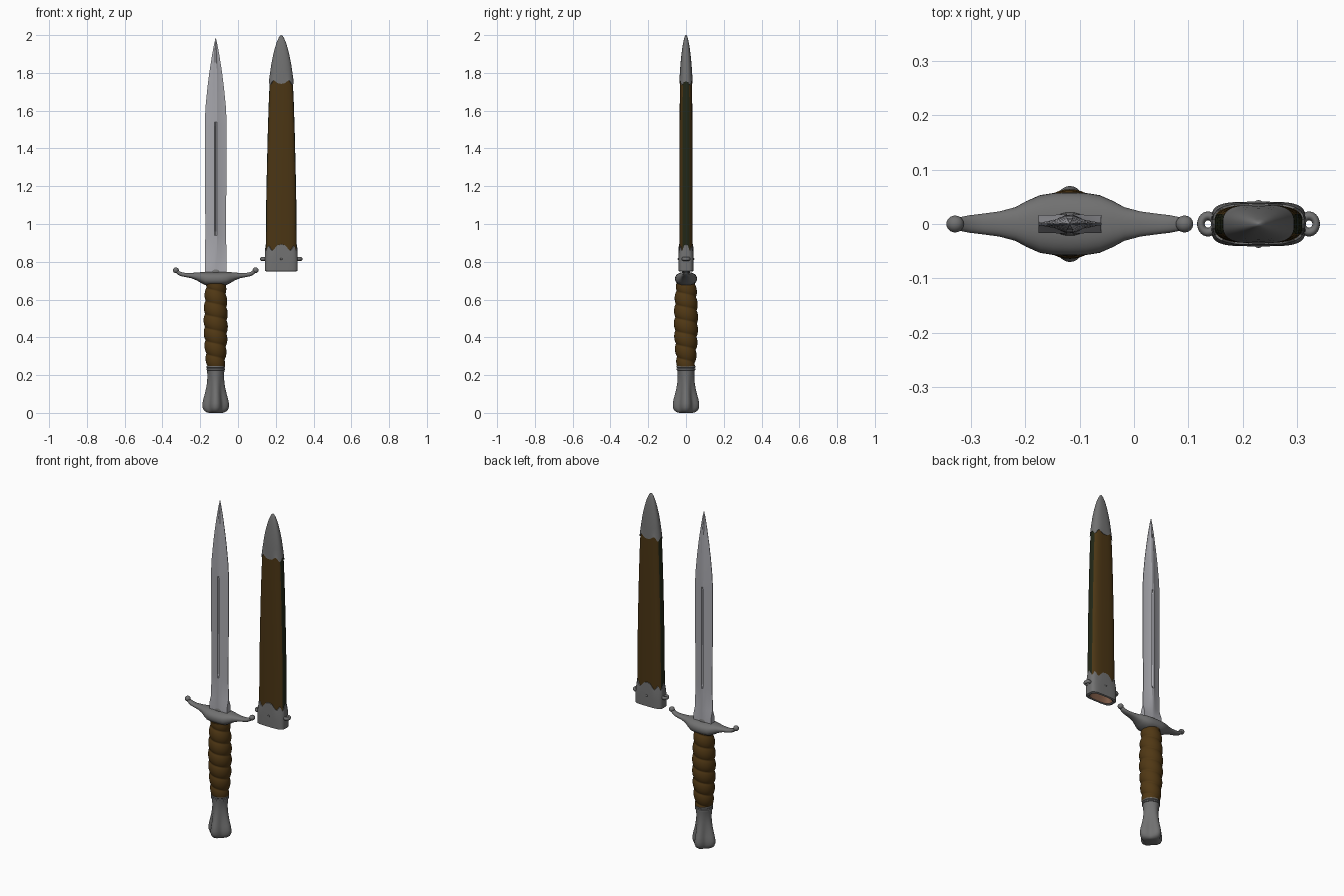
import bpy, bmesh, math
from mathutils import Vector

if "Cube" in bpy.data.objects:
    bpy.data.objects.remove(bpy.data.objects["Cube"])

DX, SX = -0.118, 0.229      # centre lines of dagger and scabbard


def material(name, col):
    m = bpy.data.materials.new(name)
    m.diffuse_color = (*col, 1)
    m.use_nodes = True
    m.node_tree.nodes["Principled BSDF"].inputs["Base Color"].default_value = m.diffuse_color
    return m


BLADE = material("bright steel", (0.38, 0.38, 0.41))
STEEL = material("grey steel", (0.165, 0.165, 0.165))
LEATHER = material("brown leather", (0.07, 0.036, 0.007))
GRIP = material("brown grip", (0.08, 0.039, 0.007))
DARK = material("dark leather edge", (0.016, 0.02, 0.008))
LINING = material("tan lining", (0.2, 0.1, 0.06))


def finish(ob, mats, angle):
    for m in mats:
        ob.data.materials.append(m)
    bpy.ops.object.select_all(action='DESELECT')
    ob.select_set(True)
    bpy.context.view_layer.objects.active = ob
    bpy.ops.object.shade_smooth_by_angle(angle=math.radians(angle))
    return ob


def loft(name, rings, mats, angle=40, rule=None):
    """Skin a list of equal-length point rings; rule(ring index, centre) gives the material."""
    bm = bmesh.new()
    vs = [[bm.verts.new(p) for p in r] for r in rings]
    n = len(rings[0])
    for i in range(len(vs) - 1):
        for j in range(n):
            k = (j + 1) % n
            f = bm.faces.new((vs[i][j], vs[i][k], vs[i + 1][k], vs[i + 1][j]))
            if rule:
                f.material_index = rule(i, f.calc_center_median())
    for r, i in ((vs[0], 0), (vs[-1], len(vs) - 1)):
        f = bm.faces.new(r)
        if rule:
            f.material_index = rule(i, f.calc_center_median())
    bmesh.ops.recalc_face_normals(bm, faces=bm.faces)
    me = bpy.data.meshes.new(name)
    bm.to_mesh(me)
    bm.free()
    ob = bpy.data.objects.new(name, me)
    bpy.context.collection.objects.link(ob)
    return finish(ob, mats, angle)


def oval(cx, z, a, b, n=2.0, seg=48, edge=None):
    """Horizontal superellipse ring; edge(theta) offsets its height."""
    pts = []
    for j in range(seg):
        t = 2 * math.pi * j / seg
        c, s = math.cos(t), math.sin(t)
        pts.append((cx + a * math.copysign(abs(c) ** (2 / n), c),
                    b * math.copysign(abs(s) ** (2 / n), s),
                    z + (edge(t) if edge else 0)))
    return pts


# Blade: hollow-ground section with a narrow central groove
def blade_ring(z, w, e, m, t, groove):
    g = min(0.006, w * 0.2)
    q = [(w, e), (w * 0.45, m), (g, t), (0, t - groove)]
    half = q + [(-x, y) for x, y in q[2::-1]]
    return [(DX + x, y, z) for x, y in half + [(-x, -y) for x, y in half]]


stations = [(0.72, .058, .017, .017, .018, 0), (0.775, .058, .017, .017, .018, 0),
            (0.82, .057, .002, .009, .018, 0), (0.94, .055, .002, .008, .017, 0),
            (0.96, .055, .002, .008, .017, .010), (1.2, .056, .002, .008, .017, .010),
            (1.52, .058, .002, .008, .016, .010), (1.54, .058, .002, .008, .016, 0),
            (1.63, .053, .0015, .007, .015, 0), (1.72, .044, .0015, .006, .013, 0),
            (1.80, .034, .001, .005, .011, 0), (1.89, .020, .001, .004, .008, 0),
            (1.95, .009, .001, .002, .004, 0), (1.985, .001, .0005, .0006, .0007, 0)]
loft("blade", [blade_ring(*s) for s in stations], [BLADE], 20)

# Crossguard: lofted sideways, (offset, centre height, half height, half depth)
arm = [(0, .710, .036, .058), (.03, .710, .036, .057), (.055, .711, .035, .053),
       (.08, .717, .028, .042), (.10, .722, .021, .031), (.13, .727, .014, .023),
       (.16, .730, .011, .019), (.185, .735, .011, .016), (.20, .744, .012, .013),
       (.212, .754, .010, .012)]
arms = [(-u, z, h, d) for u, z, h, d in arm[:0:-1]] + arm
rings = []
for u, z, h, d in arms:
    rings.append([(DX + u, y, z + v) for v, y, _ in oval(0, 0, h, d, 2.3, 32)])
loft("crossguard", rings, [STEEL], 50)


def ball(name, loc, scale):
    bpy.ops.mesh.primitive_uv_sphere_add(segments=24, ring_count=12, location=loc)
    ob = bpy.context.object
    ob.name, ob.scale = name, scale
    return finish(ob, [STEEL], 60)


for s, side in ((-1, "left"), (1, "right")):
    ball("guard_scroll_" + side, (DX + s * .211, 0, .755), (.016, .0155, .015))
ball("blade_collar", (DX, 0, .745), (.034, .0215, .027))

# Grip: swelling handle with a spiral groove
rings = []
N = 110
for i in range(N + 1):
    f = i / N
    z = .24 + .445 * f
    base = .048 + .006 * f + .013 * math.sin(math.pi * min(1, f * 1.02)) ** .8 if f < .98 else .054
    ring = []
    for j in range(40):
        t = 2 * math.pi * j / 40
        r = base - .009 * (1 - abs(math.sin(math.pi * z / .07 + t / 2)) ** .6)
        ring.append((DX + r * math.cos(t), r * math.sin(t), z))
    rings.append(ring)
loft("grip", rings, [GRIP], 60)

# Pommel: four-lobed flare, (height, radius, lobe depth)
prof = [(0, .035, .1), (.004, .05, .2), (.014, .063, .27), (.03, .070, .3), (.05, .070, .3),
        (.075, .065, .3), (.10, .058, .27), (.13, .051, .2), (.16, .046, .14), (.19, .044, .08),
        (.215, .045, .03), (.228, .046, 0)]
rings = []
for z, R, a in prof:
    ring = []
    for j in range(64):
        t = 2 * math.pi * j / 64
        r = R * (1 - a * (1 - math.cos(4 * t)) / 2)
        ring.append((DX + r * math.cos(t), r * math.sin(t), z))
    rings.append(ring)
loft("pommel", rings, [STEEL], 50)
loft("pommel_ring", [oval(DX, z, r, r) for z, r in
                     ((.224, .044), (.227, .049), (.234, .049), (.237, .045),
                      (.240, .049), (.247, .049), (.250, .044))], [STEEL], 50)

# Scabbard body with dark narrow edges
body = [(.80, .082, .035), (.95, .081, .035), (1.1, .080, .035), (1.3, .076, .035),
        (1.5, .071, .034), (1.65, .066, .033), (1.78, .060, .031)]
loft("scabbard_body", [oval(SX, z, a, b, 3, 64) for z, a, b in body], [LEATHER, DARK], 40,
     lambda i, c: 1 if abs(c.y) < .018 and abs(c.x - SX) > .05 else 0)


# Throat fitting: lined mouth opening at the bottom, notched upper edge
def notch(t):
    return .014 * math.cos(8 * t) + .005 * math.cos(4 * t)


throat = [oval(SX, .795, .066, .027, 3, 64), oval(SX, .752, .070, .029, 3, 64),
          oval(SX, .748, .076, .034, 3.5, 64), oval(SX, .752, .087, .041, 4, 64),
          oval(SX, .80, .087, .041, 4, 64), oval(SX, .84, .086, .040, 3.7, 64),
          oval(SX, .873, .084, .038, 3.2, 64, notch), oval(SX, .875, .079, .033, 3, 64, notch)]
loft("scabbard_throat", throat, [STEEL, LINING], 40, lambda i, c: 1 if i < 1 else 0)

# Chape: pointed cap with a scalloped lower edge
def scallop(t):
    return .010 * math.cos(6 * t) - .004 * math.cos(2 * t)


chape = [oval(SX, 1.750, .058, .030, 3, 64, scallop), oval(SX, 1.748, .0655, .0355, 3, 64, scallop)]
for z, a, b in ((1.775, .063, .034), (1.81, .058, .032), (1.85, .052, .029), (1.89, .044, .025),
                (1.93, .034, .020), (1.96, .025, .015), (1.985, .014, .009), (1.996, .007, .005),
                (2.0, .001, .001)):
    chape.append(oval(SX, z, a, b, 2.5, 64))
loft("scabbard_chape", chape, [STEEL], 50)

# Hanging loops and small rivets on the throat
for s, side in ((-1, "left"), (1, "right")):
    bpy.ops.mesh.primitive_torus_add(location=(SX + s * .093, 0, .815), major_segments=28,
                                     minor_segments=12, major_radius=.013, minor_radius=.007)
    bpy.context.object.name = "hanging_loop_" + side
    bpy.context.object.scale = (1, 1.15, 1.4)
    finish(bpy.context.object, [STEEL], 60)
    ball("rivet_" + ("front" if s < 0 else "back"), (SX, s * .040, .815), (.006, .004, .006))
